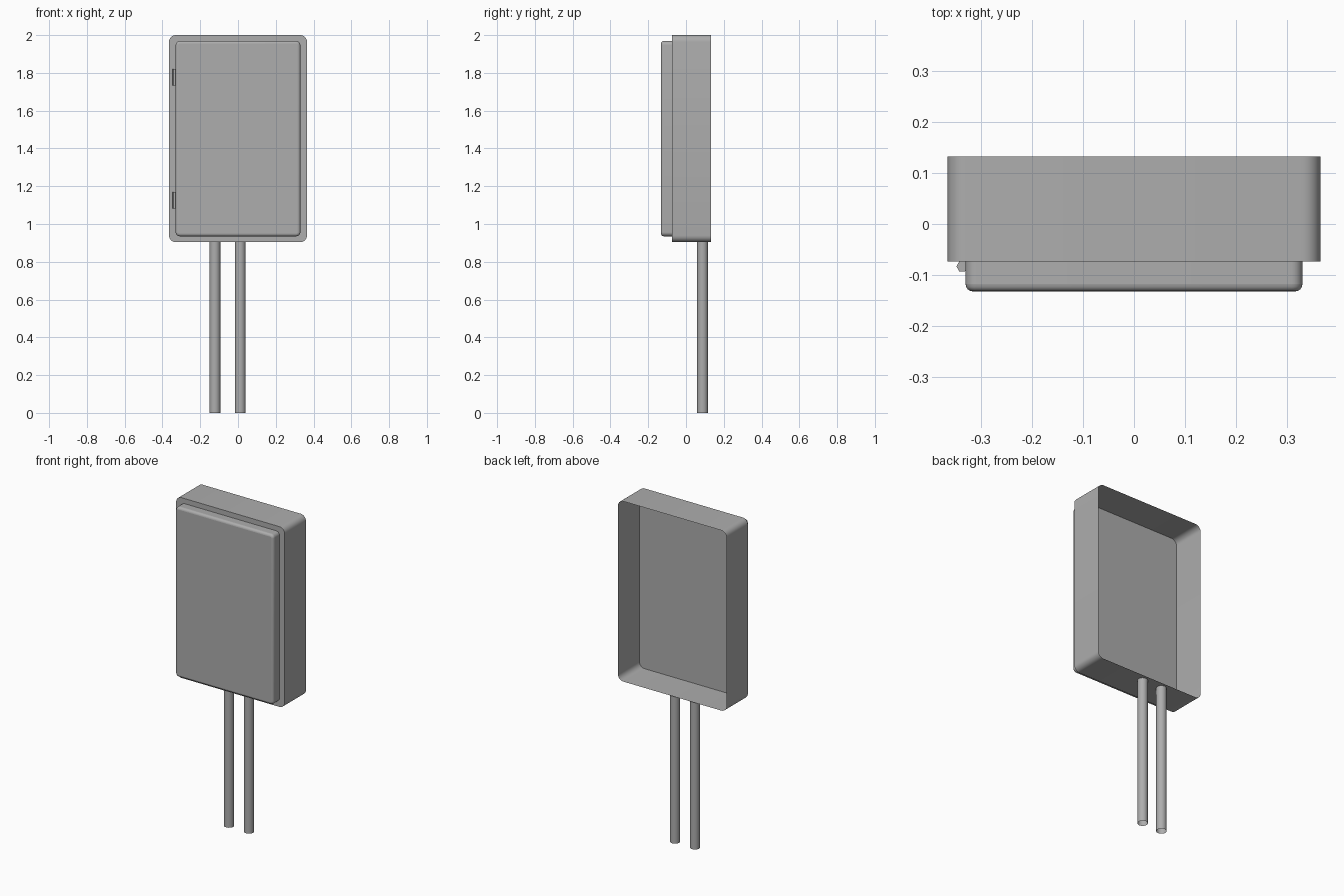
import bpy, bmesh, math

if "Cube" in bpy.data.objects:
    bpy.data.objects.remove(bpy.data.objects["Cube"])

grey = bpy.data.materials.new("dark_grey_metal")
grey.diffuse_color = (0.42, 0.42, 0.42, 1)
grey.use_nodes = True
grey.node_tree.nodes["Principled BSDF"].inputs["Base Color"].default_value = grey.diffuse_color


def finish(name, bm, smooth=True):
    bmesh.ops.recalc_face_normals(bm, faces=bm.faces)
    mesh = bpy.data.meshes.new(name)
    bm.to_mesh(mesh)
    bm.free()
    mesh.materials.append(grey)
    obj = bpy.data.objects.new(name, mesh)
    bpy.context.collection.objects.link(obj)
    if smooth:
        bpy.ops.object.select_all(action='DESELECT')
        obj.select_set(True)
        bpy.context.view_layer.objects.active = obj
        bpy.ops.object.shade_smooth_by_angle(angle=math.radians(35))
    return obj


def rounded_rect(half_w, z0, z1, r, seg=6):
    """Outline in x/z with rounded corners."""
    points = []
    corners = [(half_w - r, z1 - r), (r - half_w, z1 - r),
               (r - half_w, z0 + r), (half_w - r, z0 + r)]
    for i, (cx, cz) in enumerate(corners):
        for k in range(seg + 1):
            a = math.pi / 2 * (i + k / seg)
            points.append((cx + r * math.cos(a), cz + r * math.sin(a)))
    return points


def shell(name, half_w, z0, z1, r, sections):
    """Open-backed tray lofted through (y, inset) sections, closed in front."""
    bm = bmesh.new()
    rings = []
    for y, inset in sections:
        outline = rounded_rect(half_w - inset, z0 + inset, z1 - inset, r - inset)
        rings.append([bm.verts.new((x, y, z)) for x, z in outline])
    for a, b in zip(rings, rings[1:]):
        for i in range(len(a)):
            j = (i + 1) % len(a)
            bm.faces.new((a[i], a[j], b[j], b[i]))
    bm.faces.new(rings[-1])
    # Crisp borders where the sides and the flat front end
    for ring in (rings[1], rings[-1]):
        for a, b in zip(ring, ring[1:] + ring[:1]):
            bm.edges.get((a, b)).smooth = False
    return finish(name, bm)


def upright_cylinder(name, x, y, z0, z1, r, sides, capped, smooth):
    bm = bmesh.new()
    bmesh.ops.create_cone(bm, cap_ends=capped, segments=sides,
                          radius1=r, radius2=r, depth=z1 - z0)
    bmesh.ops.translate(bm, verts=bm.verts, vec=(x, y, (z0 + z1) / 2))
    return finish(name, bm, smooth)


# Cabinet body: thin-walled, open at the back
FRONT = -0.073
shell("cabinet_body", 0.365, 0.904, 2.0, 0.035, [(0.132, 0), (FRONT, 0)])

# Door with a rounded front rim
R = 0.014
rim = [(-0.132 + R - R * math.sin(t), R - R * math.cos(t))
       for t in (math.pi / 2 * k / 4 for k in range(5))]
shell("cabinet_door", 0.330, 0.935, 1.969, 0.022, [(FRONT, 0)] + rim)

# Hexagonal hinges on the left edge of the door
for label, z in (("upper", 1.777), ("lower", 1.126)):
    hinge = upright_cylinder(label + "_hinge", 0, 0, z - 0.044, z + 0.044,
                             0.0113, 6, True, False)
    hinge.rotation_euler.z = math.pi / 6
    hinge.location = (-0.3367, -0.083, 0)

# Conduit pipes below
for label, x in (("left", -0.122), ("right", 0.012)):
    upright_cylinder(label + "_conduit", x, 0.088, 0, 0.904, 0.0285, 24, False, True)
